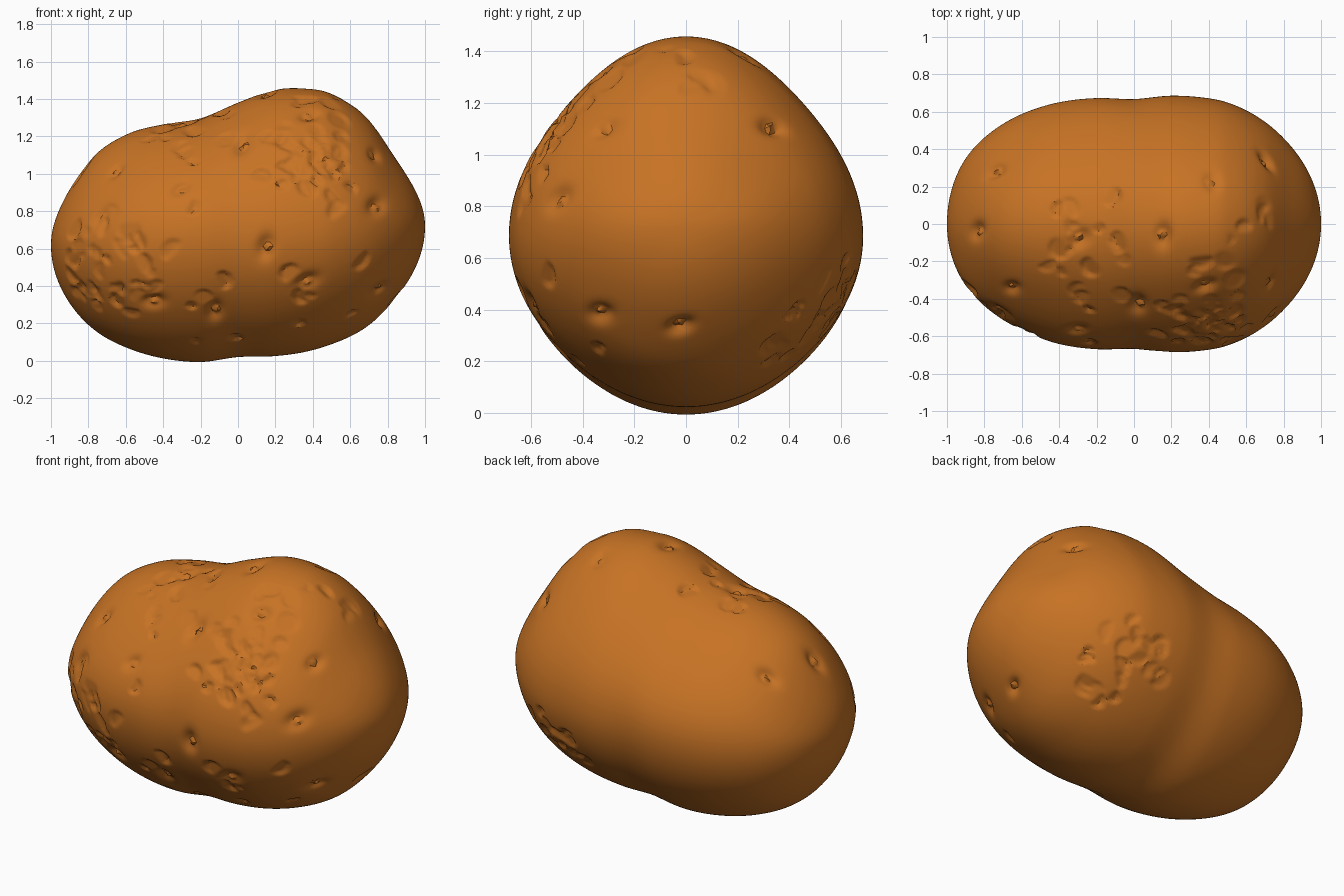
import bpy
import bmesh
import math
import random
from mathutils import Vector
from mathutils.kdtree import KDTree

random.seed(4)
if "Cube" in bpy.data.objects:
    bpy.data.objects.remove(bpy.data.objects["Cube"], do_unlink=True)

# Fullness of the body along x, relative to a unit sphere
STATIONS = [-1, -.8, -.6, -.4, -.2, 0, .2, .35, .5, .7, .85, 1]
TOP = [.60, .72, .71, .67, .65, .71, .785, .82, .845, .815, .68, .57]
BOTTOM = [.72, .73, .71, .695, .68, .65, .668, .685, .70, .72, .70, .69]
FRONT_WIDTH = [.78, .73, .71, .70, .683, .668, .70, .724, .75, .765, .765, .77]
BACK_WIDTH = [.84, .77, .735, .71, .687, .668, .70, .724, .75, .765, .765, .77]


def sample(values, x):
    """Smooth interpolation of a profile at x."""
    last = len(values) - 1
    i = 0
    while i < last - 1 and x > STATIONS[i + 1]:
        i += 1

    def slope(k):
        a, b = max(k - 1, 0), min(k + 1, last)
        return (values[b] - values[a]) / (STATIONS[b] - STATIONS[a])
    h = STATIONS[i + 1] - STATIONS[i]
    t = min(max((x - STATIONS[i]) / h, 0), 1)
    s = t * t * (3 - 2 * t)
    return (values[i] * (1 - s) + values[i + 1] * s
            + h * t * (1 - t) * ((1 - t) * slope(i) - t * slope(i + 1)))


# Lumpy two-lobed body, slimmer on the diagonals of its cross-section
bm = bmesh.new()
bmesh.ops.create_icosphere(bm, subdivisions=7, radius=1)
for v in bm.verts:
    x, y, z = v.co
    diagonal = math.sin(2 * math.atan2(z, y)) ** 2
    slim = 1 - diagonal * (.045 + .015 * math.tanh(z * 4))
    height = z * slim * sample(TOP if z > 0 else BOTTOM, x)
    width = y * slim * sample(BACK_WIDTH if y > 0 else FRONT_WIDTH, x)
    v.co = (x, width, .67 + .05 * x + height)
bm.normal_update()
bm.verts.ensure_lookup_table()
verts = list(bm.verts)
tree = KDTree(len(verts))
for v in verts:
    tree.insert(v.co, v.index)
tree.balance()
start = [v.co.copy() for v in verts]
normals = [v.normal.copy() for v in verts]


def find(axis, side, a, b):
    """Surface vertex facing one way at the two other coordinates."""
    p, q = [k for k in range(3) if k != axis]
    facing = [i for i in range(len(verts)) if normals[i][axis] * side > 0]
    return min(facing, key=lambda i: (start[i][p] - a) ** 2 + (start[i][q] - b) ** 2)


def eye(i, radius, depth):
    """Stretched hollow with a little bud in it."""
    n = normals[i]
    along = n.orthogonal().normalized()
    along = (along + n.cross(along) * random.uniform(-1, 1)).normalized()
    for co, j, d in tree.find_range(start[i], radius * 3.2):
        off = co - start[i]
        u = off.dot(along) * .65
        w = off.dot(n.cross(along))
        r = math.hypot(u, w) / radius
        bud = .9 * math.exp(-((u / radius) ** 2 + (w / radius - .25) ** 2) * 9)
        verts[j].co -= n * depth * (math.exp(-r * r) - bud)


def chip(i, radius, depth):
    """Flat tilted nick in the skin."""
    tilt = Vector([random.uniform(-1, 1) for k in range(3)])
    n = (normals[i] + tilt * .4).normalized()
    for co, j, d in tree.find_range(start[i], radius):
        over = (verts[j].co - start[i]).dot(n) + depth
        if over > 0:
            verts[j].co -= n * min(over, depth * 2) * min(1, (1 - d / radius) * 4)


FRONT, BACK, ABOVE, LEFT = (1, -1), (1, 1), (2, 1), (0, 1)
EYES = {
    FRONT: [(-.65, 1.02), (-.31, .92), (.02, 1.16), (.38, 1.31), (.73, 1.1),
            (.14, .61), (.37, .43), (-.13, .26), (-.73, .77), (-.46, .32)],
    ABOVE: [(.42, .23), (-.84, -.03), (.16, -.06), (-.3, -.08), (-.74, .28)],
    LEFT: [(.34, 1.1), (-.02, .33), (-.33, .38), (-.5, .83)],
}
for view, spots in EYES.items():
    for a, b in spots:
        eye(find(*view, a, b), random.uniform(.03, .042), random.uniform(.025, .04))

# Scabby patches: facing, centre, spread, number of nicks
PATCHES = [
    (FRONT, -.75, .5, .2, 40), (FRONT, .42, 1.08, .13, 24),
    (FRONT, .1, .65, .5, 28), (ABOVE, -.35, -.15, .25, 18),
    (ABOVE, .6, -.2, .2, 12), (BACK, .5, .35, .18, 24),
]
for view, a, b, spread, count in PATCHES:
    centre = start[find(*view, a, b)]
    near = [j for co, j, d in tree.find_range(centre, spread * 1.5)]
    for k in range(count):
        chip(random.choice(near), random.uniform(.03, .075), random.uniform(.004, .011))

mesh = bpy.data.meshes.new("potato_body")
bm.to_mesh(mesh)
bm.free()
body = bpy.data.objects.new("potato_body", mesh)
bpy.context.collection.objects.link(body)

# Skin colour
skin = bpy.data.materials.new("earthy orange skin")
skin.use_nodes = True
colour = (.57, .17, .018, 1)
skin.diffuse_color = colour
shader = skin.node_tree.nodes["Principled BSDF"]
shader.inputs["Base Color"].default_value = colour
shader.inputs["Roughness"].default_value = .8
mesh.materials.append(skin)

bpy.context.view_layer.objects.active = body
body.select_set(True)
bpy.ops.object.shade_smooth_by_angle(angle=math.radians(40))
